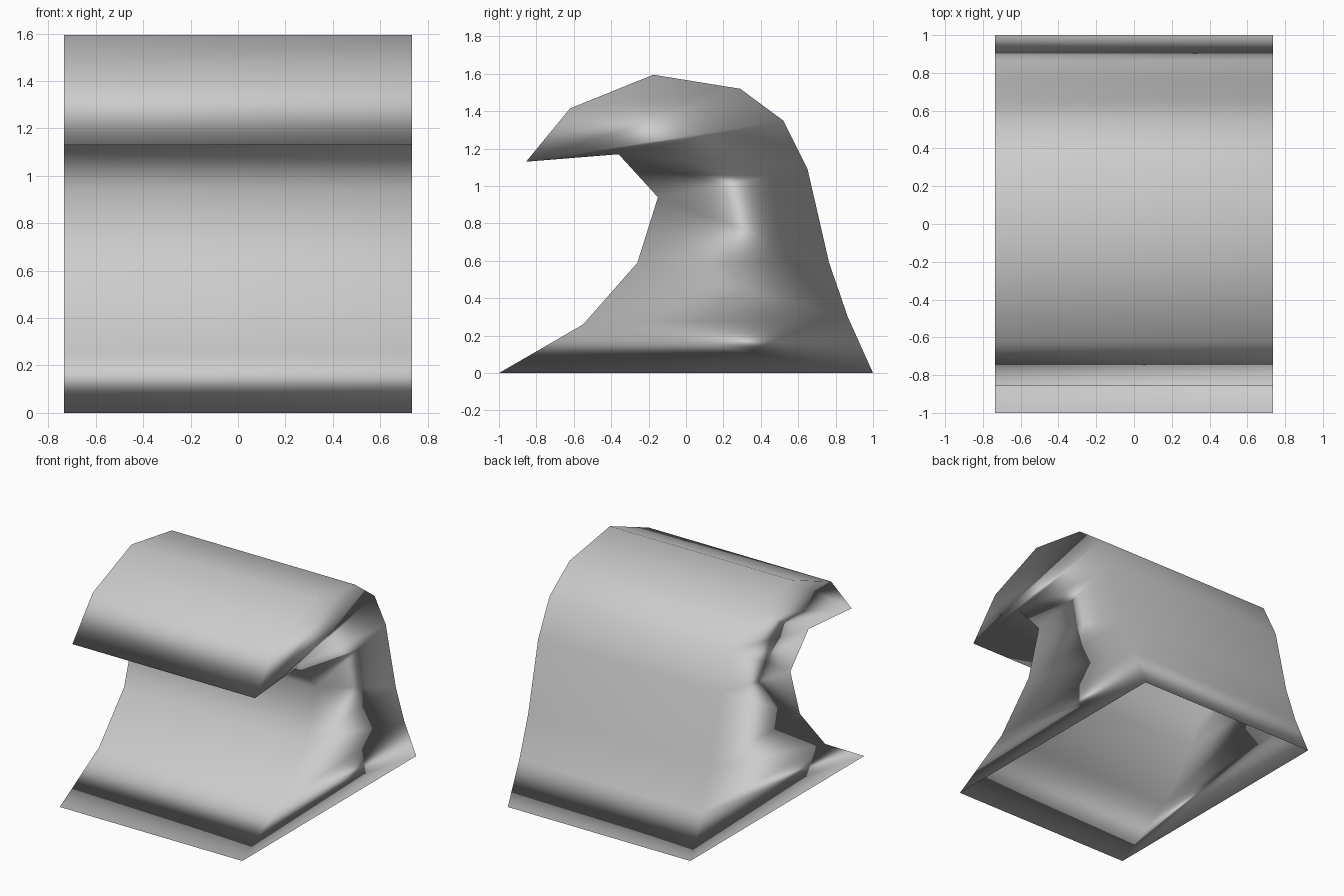
import bpy
import bmesh
from mathutils import Vector

cube = bpy.data.objects.get("Cube")
if cube:
    bpy.data.objects.remove(cube, do_unlink=True)

HALF_WIDTH = 0.735
SIDE_LEAN = 0.1  # how far the rim shading turns towards the side walls

# Wave outline (y, z): up the hollow front, round the lip, down the back
PROFILE = [
    (-1.0, 0.0), (-0.55, 0.26), (-0.26, 0.59), (-0.15, 0.94), (-0.36, 1.17),
    (-0.855, 1.13), (-0.62, 1.415), (-0.175, 1.595), (0.29, 1.52),
    (0.52, 1.35), (0.65, 1.09), (0.765, 0.59), (0.865, 0.3), (1.0, 0.0),
]
count = len(PROFILE)

# Plain grey material
grey = bpy.data.materials.new("light grey")
grey.use_nodes = True
colour = (0.6, 0.6, 0.6, 1.0)
grey.diffuse_color = colour
for node in grey.node_tree.nodes:
    if node.type == 'BSDF_PRINCIPLED':
        node.inputs["Base Color"].default_value = colour

bm = bmesh.new()
right = [bm.verts.new((-HALF_WIDTH, y, z)) for y, z in PROFILE]
left = [bm.verts.new((HALF_WIDTH, y, z)) for y, z in PROFILE]

# Curved skin, open underneath
for i in range(count - 1):
    bm.faces.new((left[i], left[i + 1], right[i + 1], right[i]))

# Side walls, as quads bridging the front outline to the back outline
for i in range(count // 2 - 1):
    corners = (i, i + 1, count - 2 - i, count - 1 - i)
    bm.faces.new([right[c] for c in corners])
    bm.faces.new([left[c] for c in reversed(corners)])

for face in bm.faces:
    face.smooth = True

mesh = bpy.data.meshes.new("curling_wave")
bm.to_mesh(mesh)
bm.free()
mesh.materials.append(grey)


# Smooth rims: shading follows the chord between neighbouring outline points
def rim_normal(i, side):
    y0, z0 = PROFILE[i - 1]
    y1, z1 = PROFILE[(i + 1) % count]
    return Vector((side * SIDE_LEAN, z0 - z1, y1 - y0)).normalized()


mesh.normals_split_custom_set_from_vertices(
    [rim_normal(i, side) for side in (-1, 1) for i in range(count)])

wave = bpy.data.objects.new("curling_wave", mesh)
bpy.context.collection.objects.link(wave)
